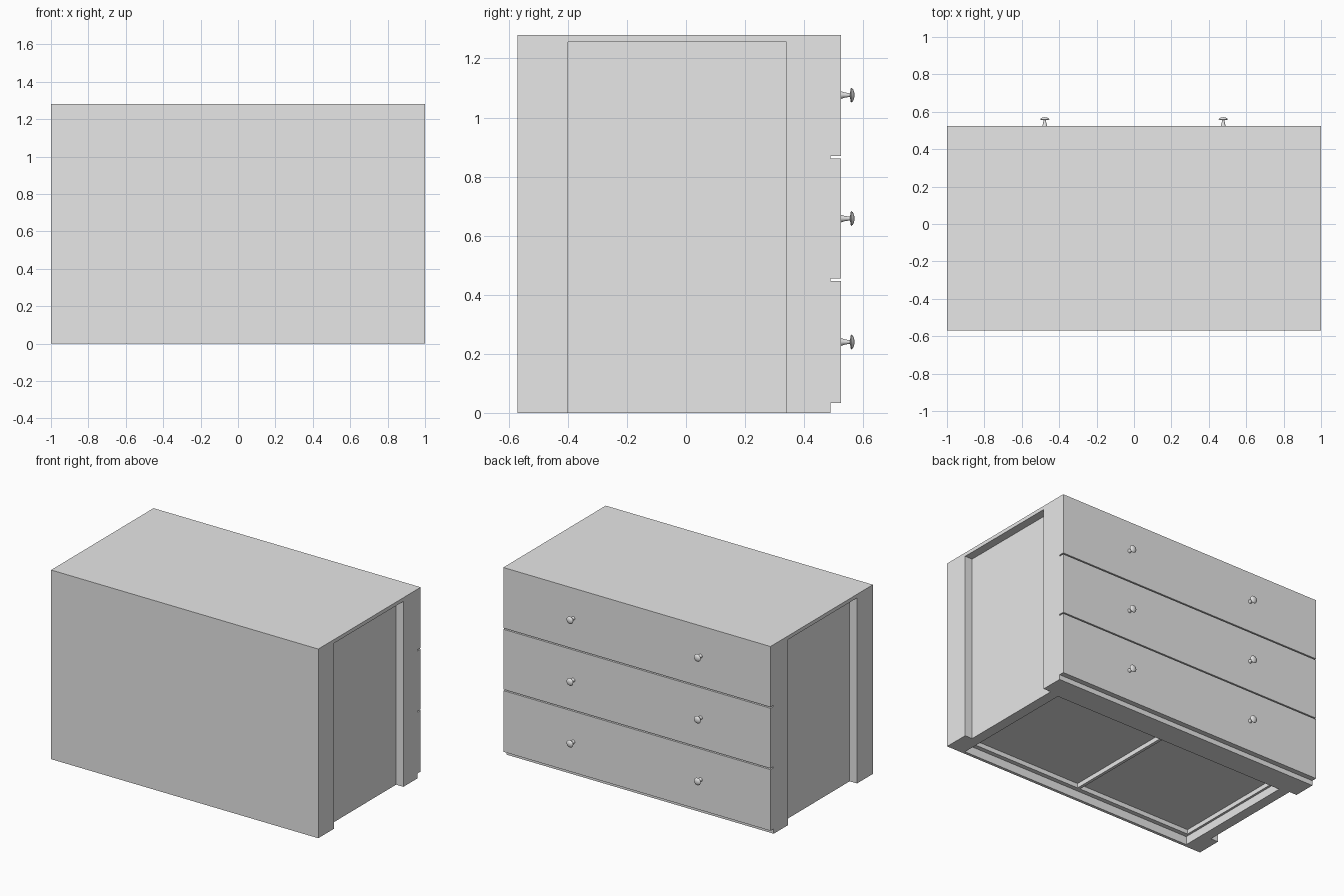
import bpy
import math

cube = bpy.data.objects.get("Cube")
if cube:
    bpy.data.objects.remove(cube, do_unlink=True)

grey = bpy.data.materials.new("plain_grey")
grey.use_nodes = True
GREY = (0.8, 0.8, 0.8, 1)
grey.diffuse_color = GREY
grey.node_tree.nodes["Principled BSDF"].inputs["Base Color"].default_value = GREY


def box(name, x, y, z):
    """Box from (low, high) ranges on each axis."""
    bpy.ops.mesh.primitive_cube_add(size=1, location=[sum(r) / 2 for r in (x, y, z)])
    ob = bpy.context.object
    ob.name = name
    ob.scale = [r[1] - r[0] for r in (x, y, z)]
    bpy.ops.object.transform_apply(location=True, rotation=False, scale=True)
    ob.data.materials.append(grey)
    return ob


def cut(target, x, y, z):
    """Subtract a box from the target."""
    cutter = box("cutter", x, y, z)
    cutter.hide_render = True
    mod = target.modifiers.new("cut", 'BOOLEAN')
    mod.operation = 'DIFFERENCE'
    mod.solver = 'EXACT'
    mod.object = cutter
    bpy.context.view_layer.objects.active = target
    bpy.ops.object.modifier_apply(modifier=mod.name)
    bpy.data.objects.remove(cutter, do_unlink=True)


HEIGHT, FRONT, BACK, FACE = 1.28, -0.57, 0.49, 0.525

# Carcass with recessed sides and a hollow underside
carcass = box("carcass", (-1, 1), (FRONT, BACK), (0, HEIGHT))
for lo, hi in ((0.945, 1.1), (-1.1, -0.945)):
    cut(carcass, (lo, hi), (-0.4, 0.34), (-0.1, 1.255))
cut(carcass, (-0.875, 0.875), (-0.55, 0.325), (-0.1, 0.055))
for lo, hi in ((0.01, 0.86), (-0.86, -0.01)):
    cut(carcass, (lo, hi), (-0.52, 0.31), (0.02, 0.085))

# Drawer fronts, separated by thin gaps
drawers = (("bottom", 0.033, 0.447, 0.24),
           ("middle", 0.455, 0.862, 0.658),
           ("top", 0.87, HEIGHT, 1.076))

# Knob profile: (radius, distance from drawer face)
PROFILE = [(0.013, 0), (0.009, 0.012), (0.006, 0.03), (0.024, 0.033),
           (0.025, 0.035), (0.021, 0.04), (0.012, 0.044), (0, 0.046)]
SIDES = 24


def knob(name, x, z):
    """Turned mushroom knob pointing out of the drawer face."""
    verts, faces = [], []
    for r, d in PROFILE[:-1]:
        for i in range(SIDES):
            a = 2 * math.pi * i / SIDES
            verts.append((r * math.cos(a), d, -r * math.sin(a)))
    tip = len(verts)
    verts.append((0, PROFILE[-1][1], 0))
    last = len(PROFILE) - 2
    for i in range(SIDES):
        j = (i + 1) % SIDES
        for k in range(last):
            p, q = k * SIDES, (k + 1) * SIDES
            faces.append((p + i, p + j, q + j, q + i))
        faces.append((last * SIDES + i, last * SIDES + j, tip))
    mesh = bpy.data.meshes.new(name)
    mesh.from_pydata(verts, [], faces)
    mesh.materials.append(grey)
    ob = bpy.data.objects.new(name, mesh)
    ob.location = (x, FACE, z)
    bpy.context.collection.objects.link(ob)
    bpy.ops.object.select_all(action='DESELECT')
    ob.select_set(True)
    bpy.context.view_layer.objects.active = ob
    bpy.ops.object.shade_smooth_by_angle(angle=math.radians(40))


for label, low, high, knob_z in drawers:
    box(label + "_drawer_front", (-1, 1), (BACK, FACE), (low, high))
    for side, x in (("left", 0.477), ("right", -0.477)):
        knob(f"{label}_{side}_knob", x, knob_z)
